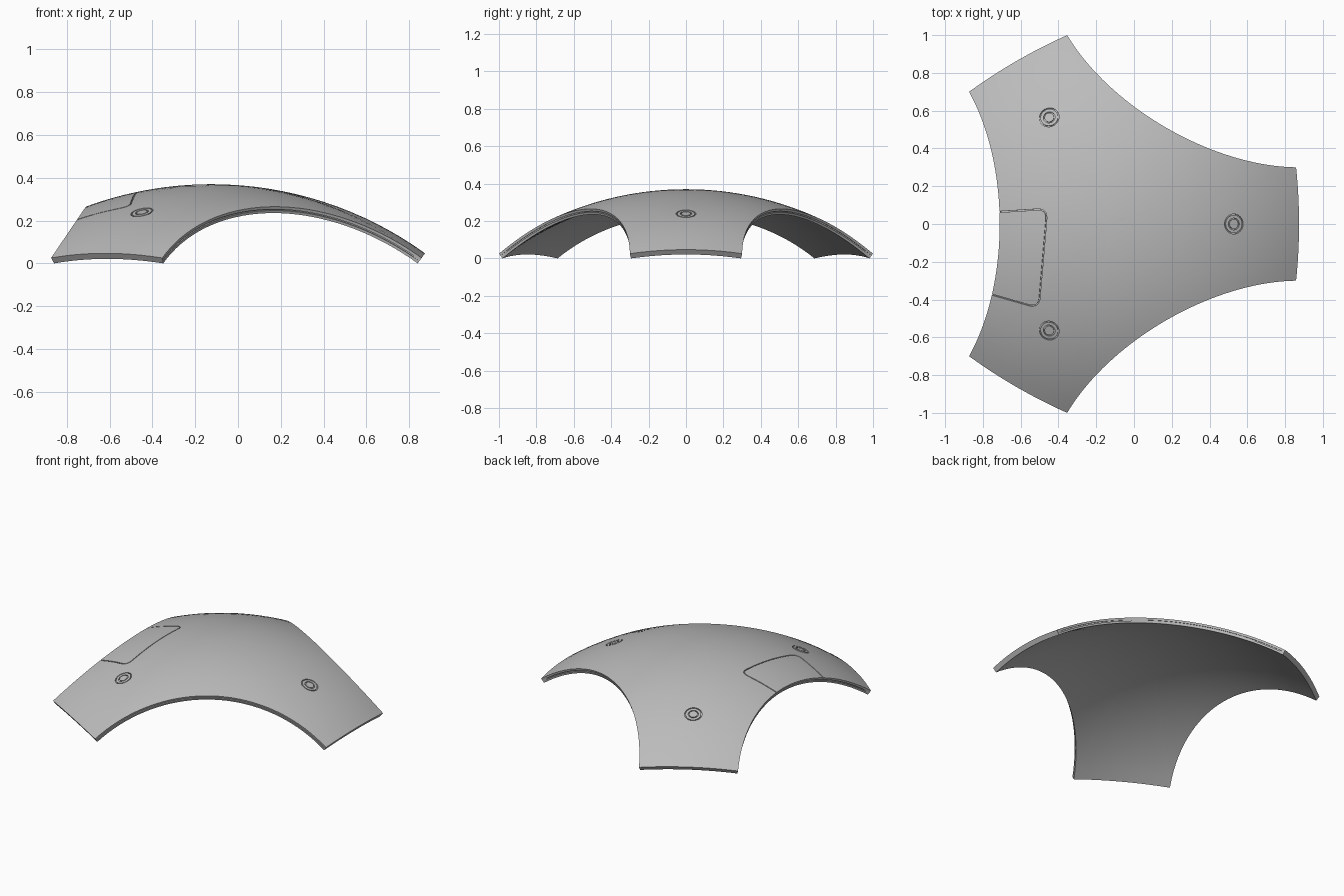
import bpy, bmesh, math
from mathutils import Vector, Matrix

cube = bpy.data.objects.get("Cube")
if cube:
    bpy.data.objects.remove(cube, do_unlink=True)

R, T = 1.70, 0.032                      # sphere radius, shell thickness
CENTRE = Vector((-0.123, 0, 0.37 - R))  # sphere centre
HALF = math.radians(17)                 # half angle of a leg end
TH_C = math.asin(1.026 / R)             # polar angle of the leg corners
TH_0 = math.asin(0.588 / R)             # polar angle of the arch middles

grey = bpy.data.materials.new("shell grey")
grey.use_nodes = True
colour = (0.5, 0.5, 0.5, 1)
grey.diffuse_color = colour
grey.node_tree.nodes["Principled BSDF"].inputs["Base Color"].default_value = colour


def make_object(name, bm):
    bmesh.ops.recalc_face_normals(bm, faces=bm.faces)
    mesh = bpy.data.meshes.new(name)
    bm.to_mesh(mesh)
    bm.free()
    mesh.materials.append(grey)
    obj = bpy.data.objects.new(name, mesh)
    bpy.context.collection.objects.link(obj)
    return obj


def direction(theta, phi):
    return Vector((math.sin(theta) * math.cos(phi), math.sin(theta) * math.sin(phi), math.cos(theta)))


def bridge(bm, a, b):
    for i in range(len(a)):
        j = (i + 1) % len(a)
        bm.faces.new((a[i], a[j], b[j], b[i]))


# Outline: three leg ends on great circles, joined by three small-circle arches
alpha = math.atan2(math.cos(TH_0) - math.cos(TH_C),
                   math.sin(TH_C) * math.cos(math.pi / 3 - HALF) - math.sin(TH_0))
rho = alpha - TH_0
psi_max = math.asin(math.sin(TH_C) * math.sin(math.pi / 3 - HALF) / math.sin(rho))


def outline(inset=0.0, ends=12, arch=36):
    pts = []
    for k in range(3):
        turn = Matrix.Rotation(k * math.tau / 3, 3, 'Z')
        for i in range(ends + 1):
            phi = HALF * (2 * i / ends - 1)
            theta = math.atan(math.tan(TH_C) * math.cos(HALF) / math.cos(phi))
            pts.append(turn @ direction(theta, phi))
        turn = Matrix.Rotation((k + 0.5) * math.tau / 3, 3, 'Z')
        axis = direction(alpha, 0)
        up = Vector((-axis.z, 0, axis.x))
        r = rho + inset
        for i in range(1, arch):
            psi = psi_max * (2 * i / arch - 1)
            side = up * math.cos(psi) + Vector((0, 1, 0)) * math.sin(psi)
            pts.append(turn @ (axis * math.cos(r) + side * math.sin(r)))
    return pts


# Shell: outer skin, grooved rim, inner skin
bm = bmesh.new()
pole = Vector((0, 0, 1))
edge, RINGS = outline(), 16


def loop(dirs, radius):
    return [bm.verts.new(CENTRE + d * radius) for d in dirs]


def ring(f):
    return [pole.slerp(d, f) for d in edge]


loops = [loop(ring(i / RINGS), R) for i in range(1, RINGS + 1)]
groove = outline(0.005)
for dirs, depth in ((edge, 0.42), (groove, 0.42), (groove, 0.6), (edge, 0.6)):
    loops.append(loop(dirs, R - T * depth))
loops += [loop(ring(i / RINGS), R - T) for i in range(RINGS, 0, -1)]
for a, b in zip(loops, loops[1:]):
    bridge(bm, a, b)
for ends, radius in ((loops[0], R), (loops[-1], R - T)):
    tip = bm.verts.new(CENTRE + pole * radius)
    for i in range(len(ends)):
        bm.faces.new((tip, ends[i - 1], ends[i]))
shell = make_object("dome_shell", bm)


# Engraved lines, cut with square-section sweeps laid on the sphere
def engrave(path, closed, width=0.006, depth=0.008):
    dirs = []
    for x, y in path:
        x -= CENTRE.x
        dirs.append(Vector((x, y, math.sqrt(R * R - x * x - y * y))) / R)
    bm, n, sections = bmesh.new(), len(dirs), []
    for i, d in enumerate(dirs):
        before = dirs[i - 1] if closed or i else d
        after = dirs[(i + 1) % n] if closed or i < n - 1 else d
        side = (after - before).cross(d).normalized() * width / 2
        sections.append([bm.verts.new(CENTRE + d * (R + h) + side * s)
                         for s, h in ((-1, -depth), (1, -depth), (1, 0.01), (-1, 0.01))])
    for i in range(n if closed else n - 1):
        bridge(bm, sections[i], sections[(i + 1) % n])
    if not closed:
        bm.faces.new(sections[0])
        bm.faces.new(sections[-1])
    cutter = make_object("engraving_cutter", bm)
    cutter.hide_render = True
    mod = shell.modifiers.new("engraving", 'BOOLEAN')
    mod.operation, mod.solver, mod.object = 'DIFFERENCE', 'EXACT', cutter
    bpy.context.view_layer.objects.active = shell
    bpy.ops.object.modifier_apply(modifier=mod.name)
    bpy.data.objects.remove(cutter, do_unlink=True)


def rounded(points, radius, steps=8):
    pts = [Vector(p) for p in points]
    out = [pts[0]]
    for a, b, c in zip(pts, pts[1:], pts[2:]):
        p, q = b + (a - b).normalized() * radius, b + (c - b).normalized() * radius
        for i in range(steps + 1):
            t = i / steps
            out.append(p.lerp(b, t).lerp(b.lerp(q, t), t))
    out.append(pts[-1])
    # subdivide long runs so that the sweep follows the curved surface
    fine = []
    for a, b in zip(out, out[1:]):
        n = max(1, math.ceil((b - a).length / 0.04))
        fine += [a.lerp(b, i / n) for i in range(n)]
    return fine + [out[-1]]


# Concentric circles on each leg
for k in range(3):
    phi = k * math.tau / 3
    cx, cy = CENTRE.x + 0.652 * math.cos(phi), 0.652 * math.sin(phi)
    for r in (0.05, 0.028):
        circle = [Vector((r * math.cos(a) * 0.93, r * math.sin(a))) for a in
                  (i * math.tau / 32 for i in range(32))]
        turn = Matrix.Rotation(phi, 2)
        engrave([turn @ p + Vector((cx, cy)) for p in circle], True)

# Hatch outline at the right-hand arch
engrave(rounded([(-0.78, 0.06), (-0.46, 0.08), (-0.505, -0.445), (-0.82, -0.355)], 0.055), False)

bpy.ops.object.select_all(action='DESELECT')
shell.select_set(True)
bpy.context.view_layer.objects.active = shell
bpy.ops.object.shade_smooth_by_angle(angle=math.radians(30))
